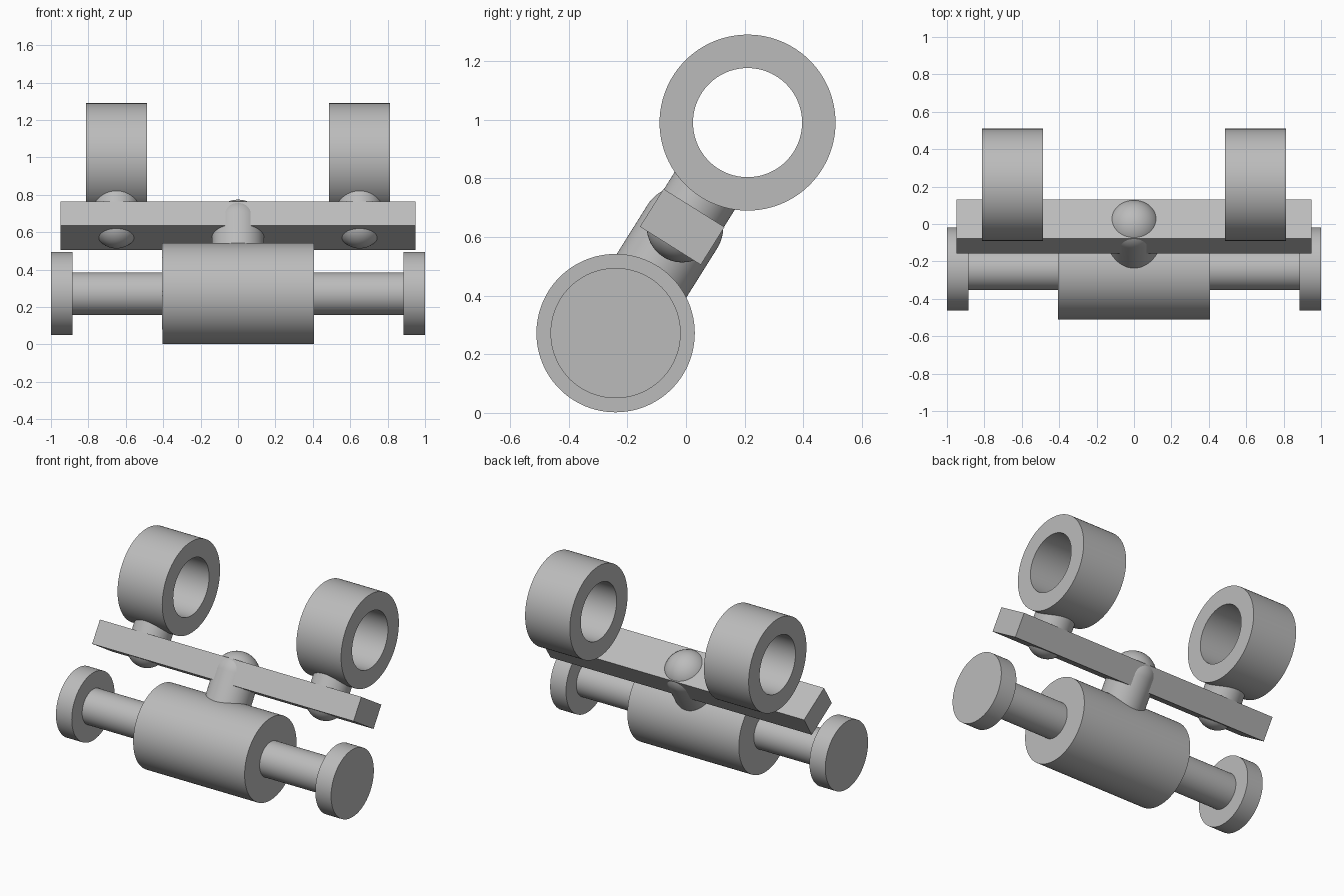
import bpy
import bmesh
import math
from mathutils import Matrix, Vector

cube = bpy.data.objects.get("Cube")
if cube:
    bpy.data.objects.remove(cube, do_unlink=True)

SEGMENTS = 96
TILT = math.radians(-32.08)
AXLE = Vector((0, -0.24, 0.272))
UP = Vector((0, -math.sin(TILT), math.cos(TILT)))
BAR_CENTRE = AXLE + UP * 0.4275
RING_CENTRE = AXLE + UP * 0.847

grey = bpy.data.materials.new("plain grey")
grey.use_nodes = True
grey.diffuse_color = (0.5, 0.5, 0.5, 1)
grey.node_tree.nodes["Principled BSDF"].inputs["Base Color"].default_value = (0.5, 0.5, 0.5, 1)

ALONG_X = Matrix.Rotation(math.pi / 2, 4, "Y")
TILTED = Matrix.Rotation(TILT, 4, "X")


def finish(name, bm, matrix):
    """Turn a bmesh into a placed, shaded object."""
    bmesh.ops.remove_doubles(bm, verts=bm.verts, dist=1e-5)
    bmesh.ops.recalc_face_normals(bm, faces=bm.faces)
    bm.transform(matrix)
    mesh = bpy.data.meshes.new(name)
    bm.to_mesh(mesh)
    bm.free()
    mesh.materials.append(grey)
    obj = bpy.data.objects.new(name, mesh)
    bpy.context.collection.objects.link(obj)
    bpy.ops.object.select_all(action="DESELECT")
    obj.select_set(True)
    bpy.context.view_layer.objects.active = obj
    bpy.ops.object.shade_smooth_by_angle(angle=math.radians(30))
    return obj


def lathe(name, profile, centre, rotation):
    """Spin a (radius, height) profile around its local z axis."""
    bm = bmesh.new()
    verts = [bm.verts.new((r, 0, h)) for r, h in profile]
    edges = [bm.edges.new(pair) for pair in zip(verts, verts[1:])]
    bmesh.ops.spin(bm, geom=verts + edges, cent=(0, 0, 0), axis=(0, 0, 1),
                   angle=math.tau, steps=SEGMENTS, use_duplicate=False)
    return finish(name, bm, Matrix.Translation(centre) @ rotation)


def cylinder(name, radius, length, centre):
    h = length / 2
    lathe(name, [(0, -h), (radius, -h), (radius, h), (0, h)], centre, ALONG_X)


def domed_peg(name, radius, end, x):
    """Peg with a ball end in the crossbar, reaching 'end' along the tilt."""
    sign = math.copysign(1, end)
    arc = [(radius * math.sin(a), -sign * radius * math.cos(a))
           for a in (i * math.pi / 48 for i in range(25))]
    lathe(name, arc + [(radius, end), (0, end)],
          BAR_CENTRE + Vector((x, 0, 0)), TILTED)


# Lower body, axle and central post
cylinder("main_drum", 0.27, 0.81, AXLE)
cylinder("axle_shaft", 0.114, 1.8, AXLE)
domed_peg("central_post", 0.14, -0.26, 0)

# Tilted crossbar
bm = bmesh.new()
bmesh.ops.create_cube(bm, size=1, matrix=Matrix.Diagonal((1.9, 0.245, 0.152, 1)))
finish("crossbar", bm, Matrix.Translation(BAR_CENTRE) @ TILTED)

# End discs, pegs and rings on both sides
for side, s in (("left", 1), ("right", -1)):
    cylinder(side + "_end_disc", 0.222, 0.115, AXLE + Vector((s * 0.9425, 0, 0)))
    domed_peg(side + "_ring_peg", 0.121, 0.18, s * 0.65)
    w = 0.1625
    lathe(side + "_ring", [(0.186, -w), (0.3, -w), (0.3, w), (0.186, w), (0.186, -w)],
          RING_CENTRE + Vector((s * 0.65, 0, 0)), ALONG_X)
